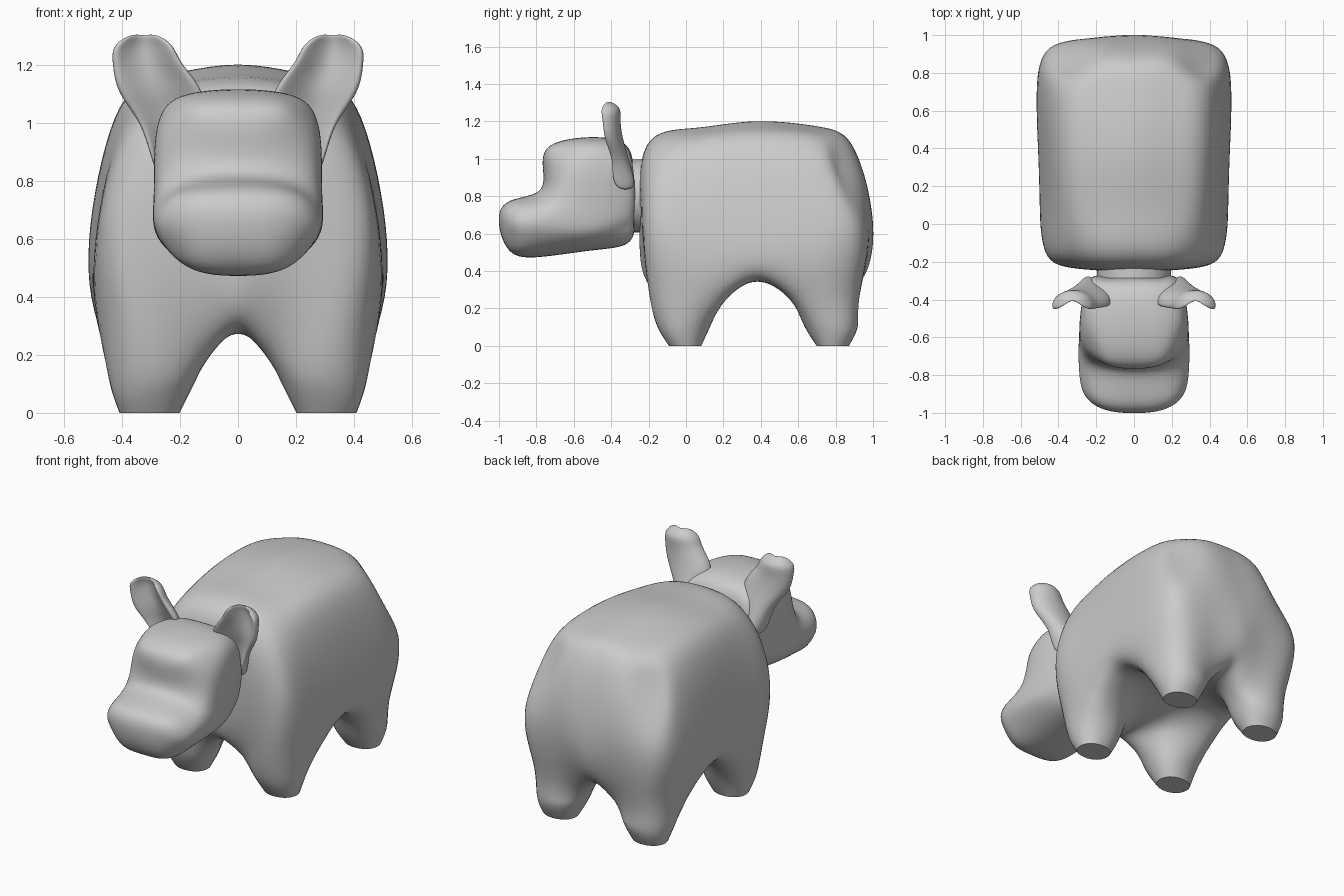
import bpy, bmesh, math
from mathutils import Vector

cube = bpy.data.objects.get("Cube")
if cube:
    bpy.data.objects.remove(cube, do_unlink=True)

grey = bpy.data.materials.new("plain_grey")
grey.use_nodes = True
grey.diffuse_color = (0.6, 0.6, 0.6, 1)
grey.node_tree.nodes["Principled BSDF"].inputs["Base Color"].default_value = (0.6, 0.6, 0.6, 1)


def fit_cage(bm, sharp, rounds=16):
    """Move the cage so that its subdivided surface passes through the given points."""
    target = {v: v.co.copy() for v in bm.verts}
    links = {}
    for v in bm.verts:
        rim = [e.other_vert(v) for e in v.link_edges if e in sharp]
        near = [e.other_vert(v) for e in v.link_edges]
        far = [w for f in v.link_faces for w in f.verts if w != v and w not in near]
        links[v] = (rim, near, far)

    def limit(v):
        rim, near, far = links[v]
        if rim:
            return (v.co * 4 + sum((w.co for w in rim), Vector())) / 6
        n = len(near)
        total = v.co * n * n
        total += 4 * sum((w.co for w in near), Vector())
        total += sum((w.co for w in far), Vector())
        return total / (n * (n + 5))

    for _ in range(rounds):
        step = {v: target[v] - limit(v) for v in bm.verts}
        for v, d in step.items():
            v.co += d


def build_blocks(name, size, keep, place, flat_feet=False, levels=3):
    """Skin a block grid with quads, place its points and subdivide it."""
    bm = bmesh.new()
    crease = bm.edges.layers.float.new("crease_edge")
    verts = {}

    def solid(c):
        return all(0 <= c[a] < size[a] for a in range(3)) and keep(*c)

    def corner(key):
        if key not in verts:
            verts[key] = bm.verts.new(place(*key))
        return verts[key]

    feet = []
    cells = [(i, j, k) for i in range(size[0]) for j in range(size[1]) for k in range(size[2])]
    for c in filter(solid, cells):
        for axis in range(3):
            for side in (0, 1):
                beyond = list(c)
                beyond[axis] += 2 * side - 1
                if solid(beyond):
                    continue
                a, b = [n for n in range(3) if n != axis]
                loop = []
                for da, db in ((0, 0), (1, 0), (1, 1), (0, 1)):
                    key = list(c)
                    key[axis] += side
                    key[a] += da
                    key[b] += db
                    loop.append(corner(tuple(key)))
                face = bm.faces.new(loop)
                face.smooth = True
                if axis == 2 and side == 0 and c[2] == 0:
                    feet.append(face)
    sharp = {e for f in feet for e in f.edges} if flat_feet else set()
    for e in sharp:
        e[crease] = 1.0
        e.smooth = False
    bmesh.ops.recalc_face_normals(bm, faces=bm.faces)
    fit_cage(bm, sharp)
    mesh = bpy.data.meshes.new(name)
    bm.to_mesh(mesh)
    bm.free()
    mesh.materials.append(grey)
    obj = bpy.data.objects.new(name, mesh)
    bpy.context.collection.objects.link(obj)
    sub = obj.modifiers.new("subdivision", "SUBSURF")
    sub.levels = sub.render_levels = levels
    return obj


def row_point(row, i, inner_x):
    """Row: centre y, z, then outer x, y, z, then optionally inner x, y, z."""
    centre = Vector((0, row[0], row[1]))
    outer = Vector(row[2:5])
    step = abs(i - 2)
    if step == 0:
        p = centre
    elif step == 2:
        p = outer
    elif len(row) > 5:
        p = Vector(row[5:8])
    else:
        p = centre.lerp(outer, 0.2)
        p.x = inner_x
    return Vector((math.copysign(p.x, i - 2), p.y, p.z))


# Body: belly, flank and back layers, each from front to rear
belly = [(-.19, .32, .415, -.17, .33, .13, -.14, .22),
         (.1, .285, .46, .17, .27, .15, .15, .27),
         (.38, .345, .46, .38, .37, .2, .38, .35),
         (.67, .29, .46, .6, .27, .15, .61, .27),
         (.92, .33, .41, .9, .31, .13, .88, .22)]
flank = [(-.25, .65, .44, -.19, .65), (.05, .65, .485, .05, .65), (.38, .65, .497, .38, .65),
         (.72, .65, .508, .72, .65), (1.0, .65, .445, .925, .65)]
back = [(-.21, 1.07, .38, -.15, .94), (.05, 1.165, .385, .05, 1.02), (.38, 1.2, .405, .38, 1.05),
        (.72, 1.17, .4, .72, 1.03), (.9, 1.05, .37, .82, .93)]


def body_point(i, j, k):
    if k >= 2:
        return row_point((belly, flank, back)[k - 2][j], i, .22)
    # Legs: a foot ring on the ground and a wider ring above it
    front = j < 2
    if k == 0:
        cx, cy, rx, ry, z = .305, (-.005 if front else .785), .075, .063, 0
    else:
        cx, cy, rx, ry, z = .295, (-.012 if front else .775), .108, .105, .11
    x = cx + rx * (1 if abs(i - 2) == 2 else -1)
    y = cy + ry * (-1 if j in (0, 3) else 1)
    return Vector((math.copysign(x, i - 2), y, z))


build_blocks("body_and_legs", (4, 4, 4),
             lambda i, j, k: k >= 2 or (i in (0, 3) and j in (0, 3)),
             body_point, flat_feet=True)

# Head: layers from chin to crown, each from muzzle to nape
chin = [(-.94, .505, .23, -.88, .56), (-.78, .475, .25, -.78, .57),
        (-.5, .51, .25, -.5, .59), (-.31, .55, .2, -.33, .62)]
cheek = [(-1.0, .65, .25, -.92, .65), (-.78, .65, .29, -.78, .66),
         (-.5, .65, .28, -.5, .67), (-.27, .67, .22, -.31, .68)]
snout = [(-.95, .77, .235, -.89, .735), (-.79, .825, .268, -.72, .765),
         (-.5, .8, .285, -.5, .8), (-.27, .8, .235, -.3, .8)]
brow = [None, (-.765, .95, .255, -.66, .95), (-.5, .95, .283, -.5, .95), (-.28, .95, .24, -.31, .95)]
crown = [None, (-.725, 1.07, .22, -.64, 1.04), (-.52, 1.115, .245, -.5, 1.06),
         (-.33, 1.08, .22, -.35, 1.04)]
head_layers = (chin, cheek, snout, brow, crown)

build_blocks("head", (4, 3, 4), lambda i, j, k: j > 0 or k < 2,
             lambda i, j, k: row_point(head_layers[k][j], i, .145))

# Ears: cupped blades, rows of centre x, centre y, height, half width
ear_rows = [(.245, -.33, .86, .04), (.24, -.35, .98, .08), (.265, -.385, 1.1, .122),
            (.31, -.4, 1.2, .105), (.325, -.405, 1.265, .085), (.325, -.41, 1.298, .045)]


def ear_point(side):
    def place(i, j, k):
        cx, cy, z, w = ear_rows[k]
        depth = .05 if k < 5 else .02
        if i == 1:
            y = cy + depth * (1 if j else .1)
        else:
            y = cy + depth * (.2 if j else -.9)
        return Vector((side * (cx + w * (i - 1)), y, z))
    return place


for side, label in ((1, "left"), (-1, "right")):
    build_blocks(label + "_ear", (2, 1, 5), lambda i, j, k: True, ear_point(side))

# Neck: short plug between head and body
bpy.ops.mesh.primitive_cylinder_add(vertices=32, radius=.195, depth=.1,
                                    location=(0, -.26, .8), rotation=(math.pi / 2, 0, 0))
neck = bpy.context.object
neck.name = "neck"
neck.data.materials.append(grey)
bpy.ops.object.shade_smooth_by_angle()
